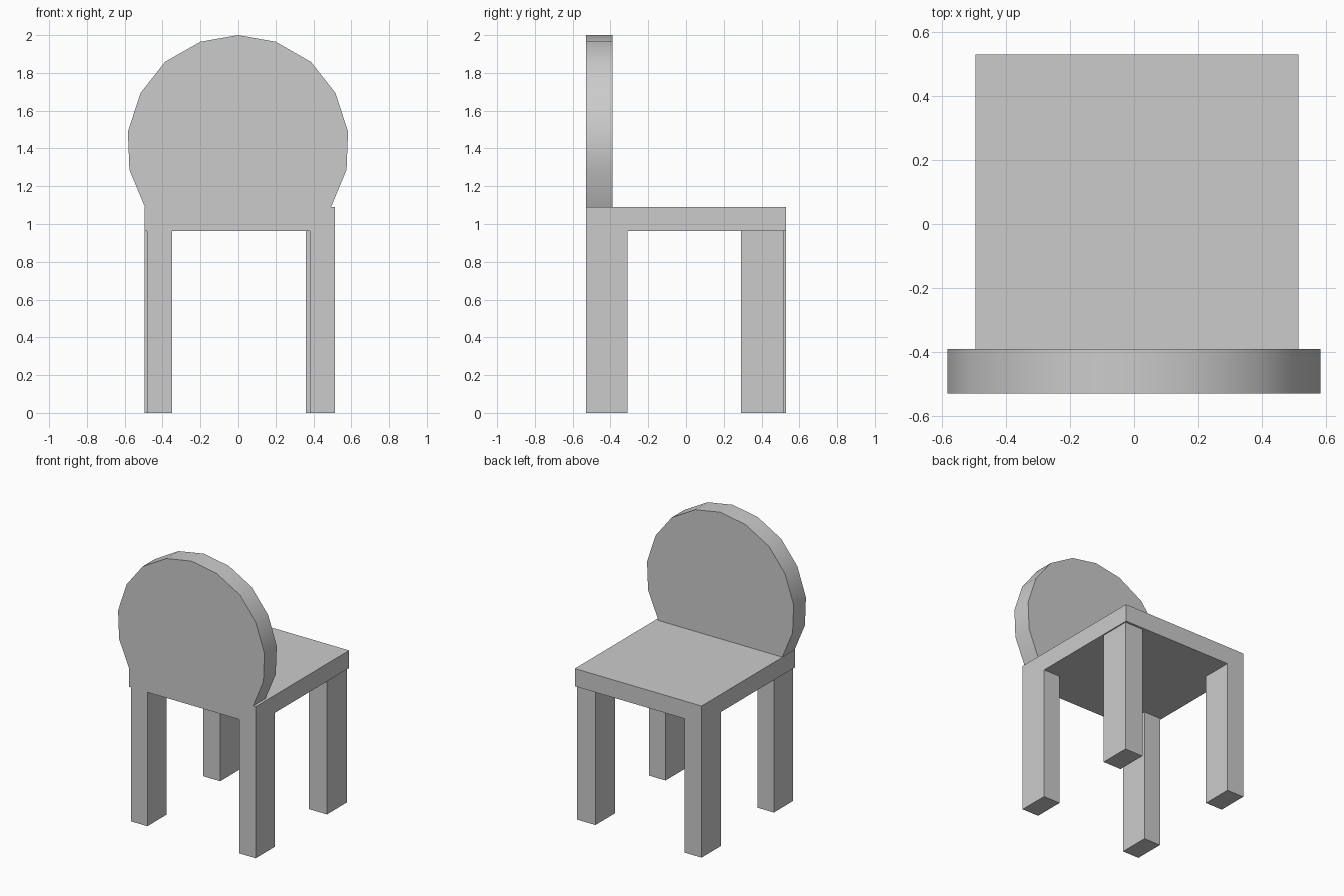
import bpy
import bmesh
import math

cube = bpy.data.objects.get("Cube")
if cube:
    bpy.data.objects.remove(cube, do_unlink=True)

# One plain grey for the whole chair
grey = bpy.data.materials.new("plain_grey")
grey.use_nodes = True
colour = (0.6, 0.6, 0.6, 1)
grey.diffuse_color = colour
grey.node_tree.nodes["Principled BSDF"].inputs["Base Color"].default_value = colour

SEAT_BOTTOM, SEAT_TOP = 0.963, 1.09
FRONT, BACK = -0.53, 0.53


def prism(name, outline, direction):
    """Close an outline of 3D points and extrude it along a direction."""
    bm = bmesh.new()
    face = bm.faces.new([bm.verts.new(p) for p in outline])
    moved = bmesh.ops.extrude_face_region(bm, geom=[face])["geom"]
    verts = [v for v in moved if isinstance(v, bmesh.types.BMVert)]
    bmesh.ops.translate(bm, verts=verts, vec=direction)
    bmesh.ops.recalc_face_normals(bm, faces=bm.faces[:])
    mesh = bpy.data.meshes.new(name)
    bm.to_mesh(mesh)
    bm.free()
    mesh.materials.append(grey)
    obj = bpy.data.objects.new(name, mesh)
    bpy.context.collection.objects.link(obj)
    bpy.ops.object.select_all(action="DESELECT")
    obj.select_set(True)
    bpy.context.view_layer.objects.active = obj
    bpy.ops.object.shade_smooth_by_angle(angle=math.radians(30))
    return obj


def block(name, x0, x1, y0, y1, z0, z1):
    """Box between two corners."""
    outline = [(x0, y0, z0), (x1, y0, z0), (x1, y1, z0), (x0, y1, z0)]
    return prism(name, outline, (0, 0, z1 - z0))


# Seat slab
block("seat", -0.495, 0.513, FRONT, BACK, SEAT_BOTTOM, SEAT_TOP)

# Four legs, each slightly out of line with the others
legs = {
    "front_right_leg": (-0.482, -0.35, FRONT, -0.31),
    "front_left_leg": (0.38, 0.513, FRONT, -0.31),
    "back_right_leg": (-0.495, -0.36, 0.31, BACK),
    "back_left_leg": (0.36, 0.505, 0.29, 0.515),
}
for name, sides in legs.items():
    block(name, *sides, 0, SEAT_BOTTOM)

# Round faceted backrest, cut flat where it meets the seat
half = [(0.2, 1.965), (0.387, 1.858), (0.515, 1.695),
        (0.583, 1.49), (0.575, 1.287), (0.493, SEAT_TOP)]
profile = [(0, 2)] + half + [(-x, z) for x, z in reversed(half)]
prism("backrest", [(x, FRONT, z) for x, z in profile], (0, 0.14, 0))
